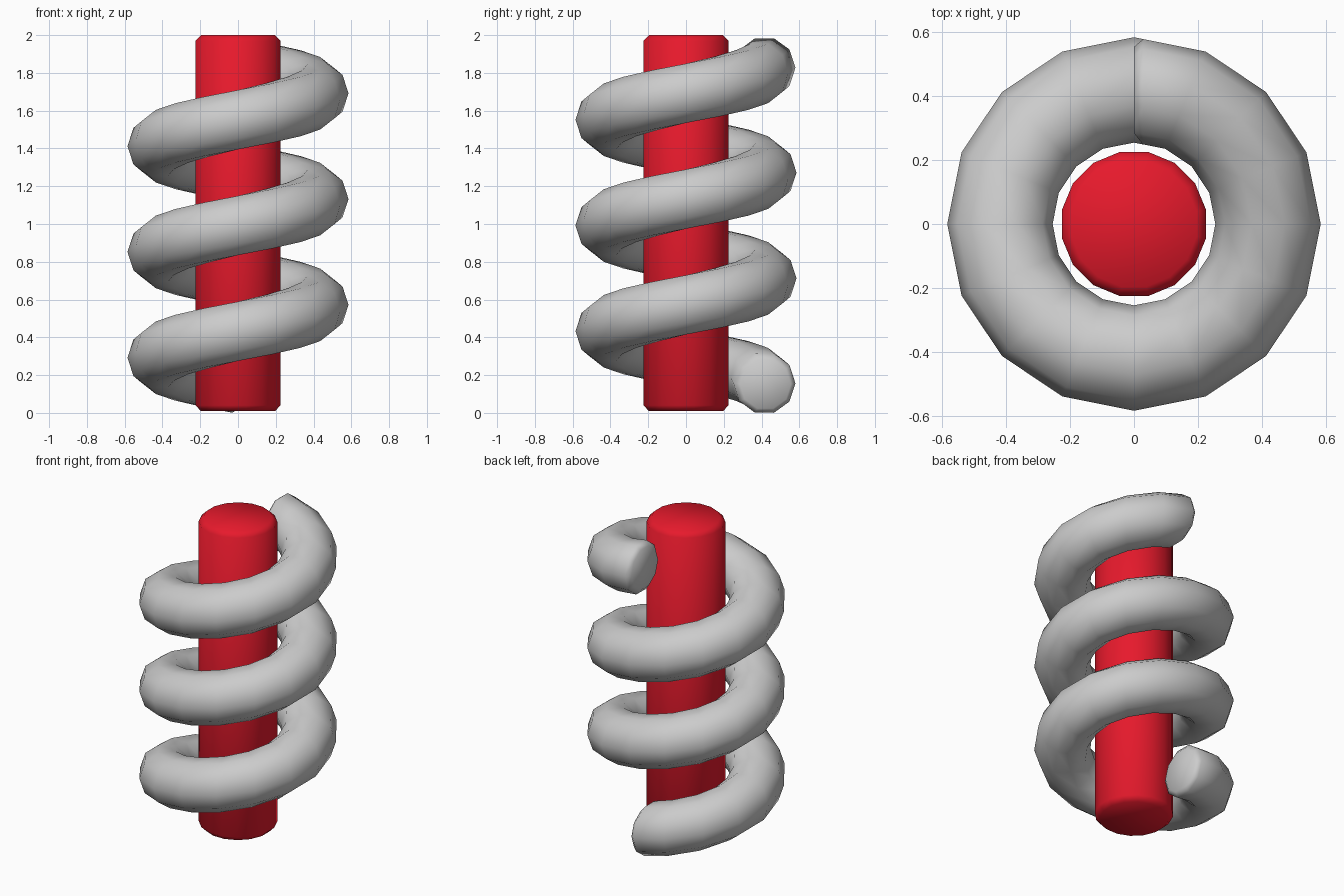
import bpy, bmesh
from math import cos, sin, pi
from mathutils import Vector

if "Cube" in bpy.data.objects:
    bpy.data.objects.remove(bpy.data.objects["Cube"])


def loft(name, rings):
    """Skin a list of closed rings and cap both ends, shaded smooth."""
    bm = bmesh.new()
    loops = [[bm.verts.new(p) for p in ring] for ring in rings]
    n = len(loops[0])
    for a, b in zip(loops, loops[1:]):
        for i in range(n):
            j = (i + 1) % n
            bm.faces.new((a[i], a[j], b[j], b[i]))
    bm.faces.new(loops[0])
    bm.faces.new(loops[-1])
    bmesh.ops.recalc_face_normals(bm, faces=bm.faces[:])
    for f in bm.faces:
        f.smooth = True
    mesh = bpy.data.meshes.new(name)
    bm.to_mesh(mesh)
    bm.free()
    obj = bpy.data.objects.new(name, mesh)
    bpy.context.collection.objects.link(obj)
    return obj


CHAMFER = 0.03

# Centre rod: 16 sides with chamfered ends
def rod_ring(r, z):
    return [Vector((r * cos((i + 0.5) * pi / 8), r * sin((i + 0.5) * pi / 8), z))
            for i in range(16)]

R, BOTTOM, TOP = 0.23, 0.01, 2.0
rod = loft("centre_rod", [rod_ring(R - CHAMFER, BOTTOM), rod_ring(R, BOTTOM + CHAMFER),
                          rod_ring(R, TOP - CHAMFER), rod_ring(R - CHAMFER, TOP)])
red = bpy.data.materials.new("red")
red.diffuse_color = (0.8, 0.01, 0.025, 1)
red.use_nodes = True
red.node_tree.nodes["Principled BSDF"].inputs["Base Color"].default_value = red.diffuse_color
rod.data.materials.append(red)

# Spring: ten-sided section swept three turns, 16 steps per turn
COIL, TUBE, PITCH, START, STEPS, TURNS = 0.42, 0.165, 0.56, 0.152, 16, 3

def coil_ring(step, r=TUBE):
    t = pi / 2 + 2 * pi * step / STEPS
    z = START + PITCH * step / STEPS
    ring = []
    for i in range(10):
        a = 2 * pi * i / 10
        d = COIL + r * cos(a)
        ring.append(Vector((d * cos(t), d * sin(t), z + r * sin(a))))
    return ring

last = STEPS * TURNS
rings = [coil_ring(s) for s in range(last + 1)]

def slide(a, b):
    return [p.lerp(q, CHAMFER / (q - p).length) for p, q in zip(a, b)]

# Chamfer the two spring ends
rings[0] = slide(rings[0], rings[1])
rings[-1] = slide(rings[-1], rings[-2])
rings.insert(0, coil_ring(0, TUBE - CHAMFER))
rings.append(coil_ring(last, TUBE - CHAMFER))
loft("coil_spring", rings)
